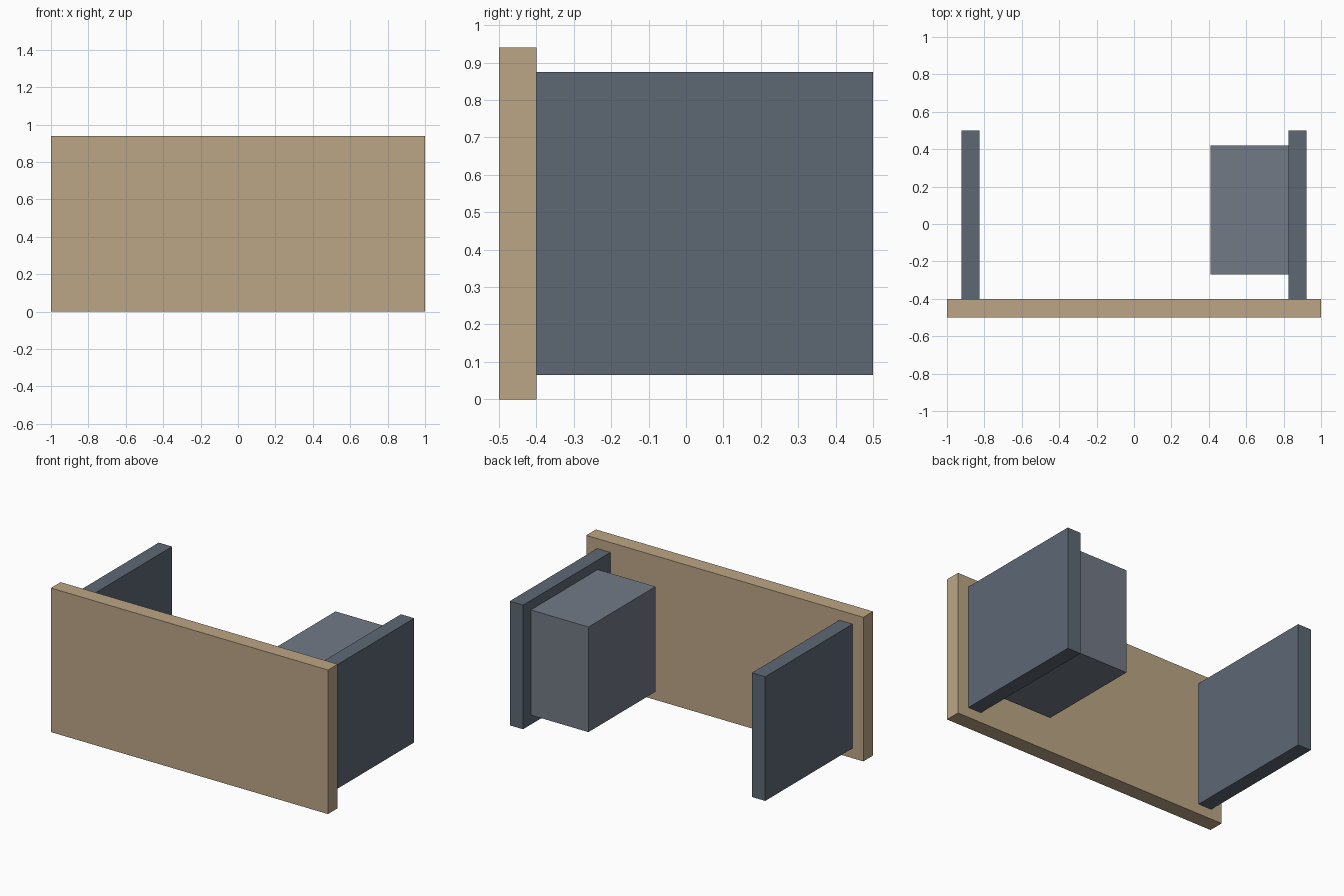
import bpy

if "Cube" in bpy.data.objects:
    bpy.data.objects.remove(bpy.data.objects["Cube"])


def material(name, color):
    mat = bpy.data.materials.new(name)
    mat.diffuse_color = (*color, 1.0)
    mat.use_nodes = True
    mat.node_tree.nodes["Principled BSDF"].inputs["Base Color"].default_value = mat.diffuse_color
    return mat


def box(name, lo, hi, mat):
    """Axis-aligned box between two opposite corners."""
    centre = [(a + b) / 2 for a, b in zip(lo, hi)]
    bpy.ops.mesh.primitive_cube_add(size=1, location=centre)
    ob = bpy.context.object
    ob.name = name
    ob.scale = [b - a for a, b in zip(lo, hi)]
    bpy.ops.object.transform_apply(location=False, rotation=False, scale=True)
    ob.data.materials.append(mat)
    return ob


wood = material("wood", (0.50, 0.38, 0.235))
slate = material("slate", (0.11, 0.14, 0.175))
grey = material("grey", (0.17, 0.195, 0.24))

# Desk top, standing upright at the front
box("desk_top", (-1, -0.5, 0), (1, -0.4, 0.94), wood)

# Pair of slab legs
for side, x in (("left", -0.874), ("right", 0.874)):
    box(side + "_leg_panel", (x - 0.048, -0.4, 0.065), (x + 0.048, 0.5, 0.875), slate)

# Drawer cabinet against the right leg
box("drawer_cabinet", (0.41, -0.27, 0.127), (0.826, 0.42, 0.813), grey)
